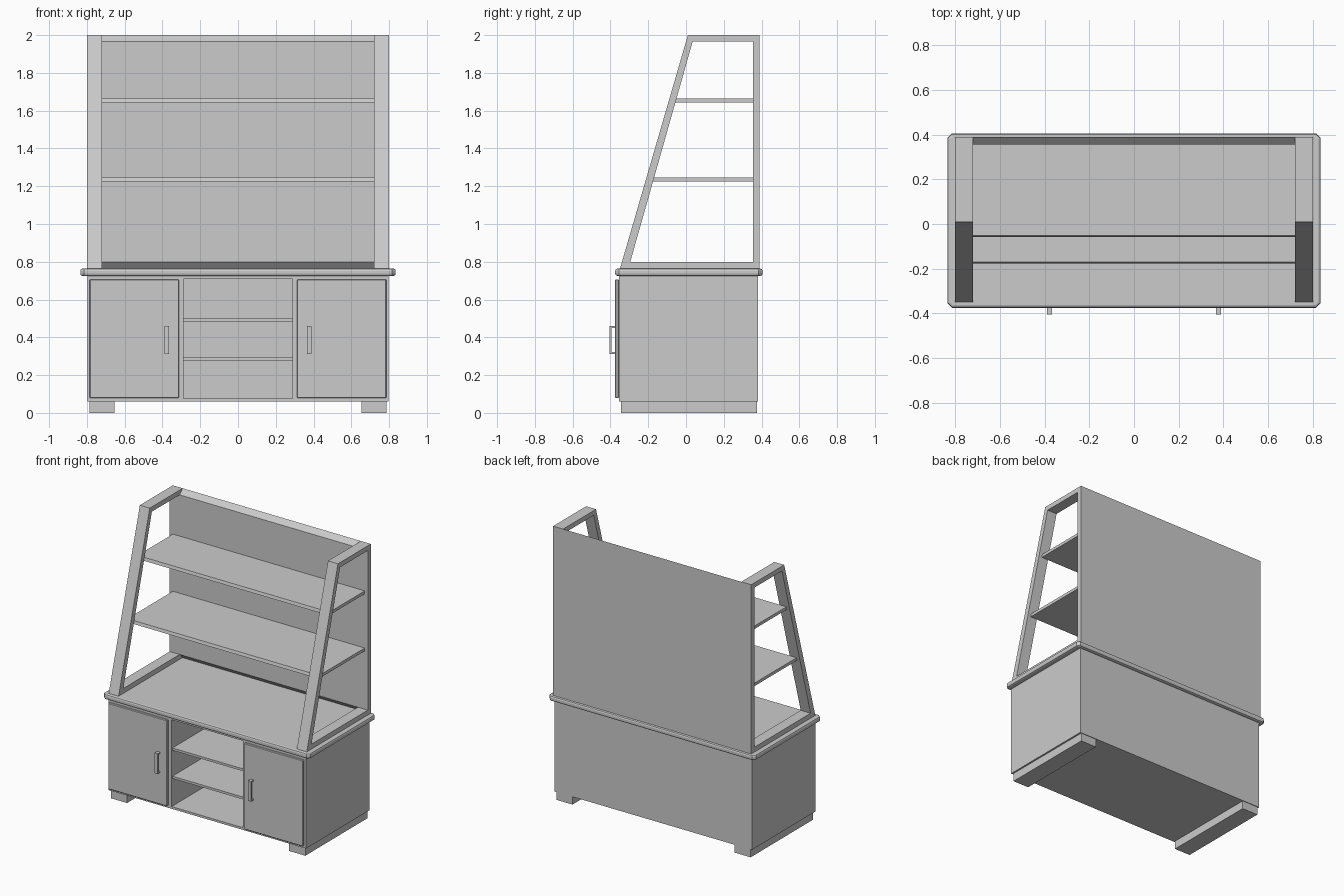
import bpy
import bmesh

cube = bpy.data.objects.get("Cube")
if cube:
    bpy.data.objects.remove(cube, do_unlink=True)

grey = bpy.data.materials.new("plain_grey")
grey.use_nodes = True
colour = (0.6, 0.6, 0.6, 1)
grey.diffuse_color = colour
grey.node_tree.nodes["Principled BSDF"].inputs["Base Color"].default_value = colour


def finish(name, bm):
    bmesh.ops.recalc_face_normals(bm, faces=bm.faces)
    mesh = bpy.data.meshes.new(name)
    bm.to_mesh(mesh)
    bm.free()
    mesh.materials.append(grey)
    obj = bpy.data.objects.new(name, mesh)
    bpy.context.collection.objects.link(obj)
    return obj


def prism(name, profile, x0, x1):
    """Extrude a (y, z) profile from x0 to x1."""
    bm = bmesh.new()
    face = bm.faces.new([bm.verts.new((x0, y, z)) for y, z in profile])
    new = bmesh.ops.extrude_face_region(bm, geom=[face])["geom"]
    verts = [v for v in new if isinstance(v, bmesh.types.BMVert)]
    bmesh.ops.translate(bm, verts=verts, vec=(x1 - x0, 0, 0))
    return finish(name, bm)


def box(name, x, y, z):
    return prism(name, [(y[0], z[0]), (y[1], z[0]), (y[1], z[1]), (y[0], z[1])], *x)


def bevel(obj, width, segments=1, edge_filter=lambda e: True):
    bm = bmesh.new()
    bm.from_mesh(obj.data)
    edges = [e for e in bm.edges if edge_filter(e)]
    bmesh.ops.bevel(bm, geom=edges, offset=width, segments=segments,
                    profile=0.5, affect='EDGES', clamp_overlap=True)
    bm.to_mesh(obj.data)
    bm.free()


def vertical(e):
    return abs(e.verts[0].co.z - e.verts[1].co.z) > 0.01


def ring(name, outer, inner, x0, x1):
    """Mitred frame between two (y, z) loops."""
    bm = bmesh.new()
    loops = [[bm.verts.new((x, y, z)) for y, z in loop]
             for loop, x in ((outer, x0), (outer, x1), (inner, x1), (inner, x0))]
    n = len(outer)
    for i in range(n):
        j = (i + 1) % n
        for a, b in zip(loops, loops[1:] + loops[:1]):
            bm.faces.new((a[i], a[j], b[j], b[i]))
    return finish(name, bm)


# Sloping side frames of the upper rack
outer = [(-0.35, 0.762), (0.39, 0.762), (0.39, 2), (0.01, 2)]
inner = [(-0.295, 0.8), (0.355, 0.8), (0.355, 1.965), (0.035, 1.965)]
ring("right_side_frame", outer, inner, -0.8, -0.72)
ring("left_side_frame", outer, inner, 0.72, 0.8)

# Back panel with mitred top and bottom edges
prism("rack_back_panel", [outer[1], outer[2], inner[2], inner[1]], -0.72, 0.72)

# Rack shelves, front edge following the slope
for name, z, front in (("lower", 1.225, -0.176), ("upper", 1.642, -0.058)):
    prism(name + "_rack_shelf",
          [(front, z), (0.355, z), (0.355, z + 0.022), (front + 0.006, z + 0.022)],
          -0.775, 0.775)

# Counter top with cut corners and a rounded rim
counter = box("counter_top", (-0.835, 0.835), (-0.375, 0.405), (0.725, 0.764))
bevel(counter, 0.02, 1, vertical)
bevel(counter, 0.012, 2, lambda e: not vertical(e))

# Cabinet carcass
front, back = -0.355, 0.38
for side, s in (("left", 1), ("right", -1)):
    def span(a, b):
        return tuple(sorted((s * a, s * b)))

    box(side + "_cupboard", span(0.288, 0.798), (front, back), (0.06, 0.726))
    door = box(side + "_door", span(0.312, 0.786), (-0.375, front), (0.078, 0.707))
    bevel(door, 0.004)
    box(side + "_foot_rail", span(0.655, 0.785), (-0.345, 0.375), (0, 0.061))

    # Handle: a grip on two stubs
    grip = span(0.366, 0.389)
    box(side + "_handle_grip", grip, (-0.405, -0.395), (0.312, 0.46))
    for end, z in (("lower", 0.312), ("upper", 0.45)):
        box(f"{side}_handle_{end}_stub", grip, (-0.396, -0.374), (z, z + 0.01))

# Open centre bay
bay = (-0.288, 0.288)
box("bay_floor", bay, (front, back), (0.06, 0.076))
box("bay_ceiling", bay, (front, back), (0.71, 0.726))
box("bay_back", bay, (0.36, back), (0.076, 0.71))
for name, z in (("lower", 0.277), ("upper", 0.483)):
    box(name + "_bay_shelf", bay, (-0.345, 0.36), (z, z + 0.017))
